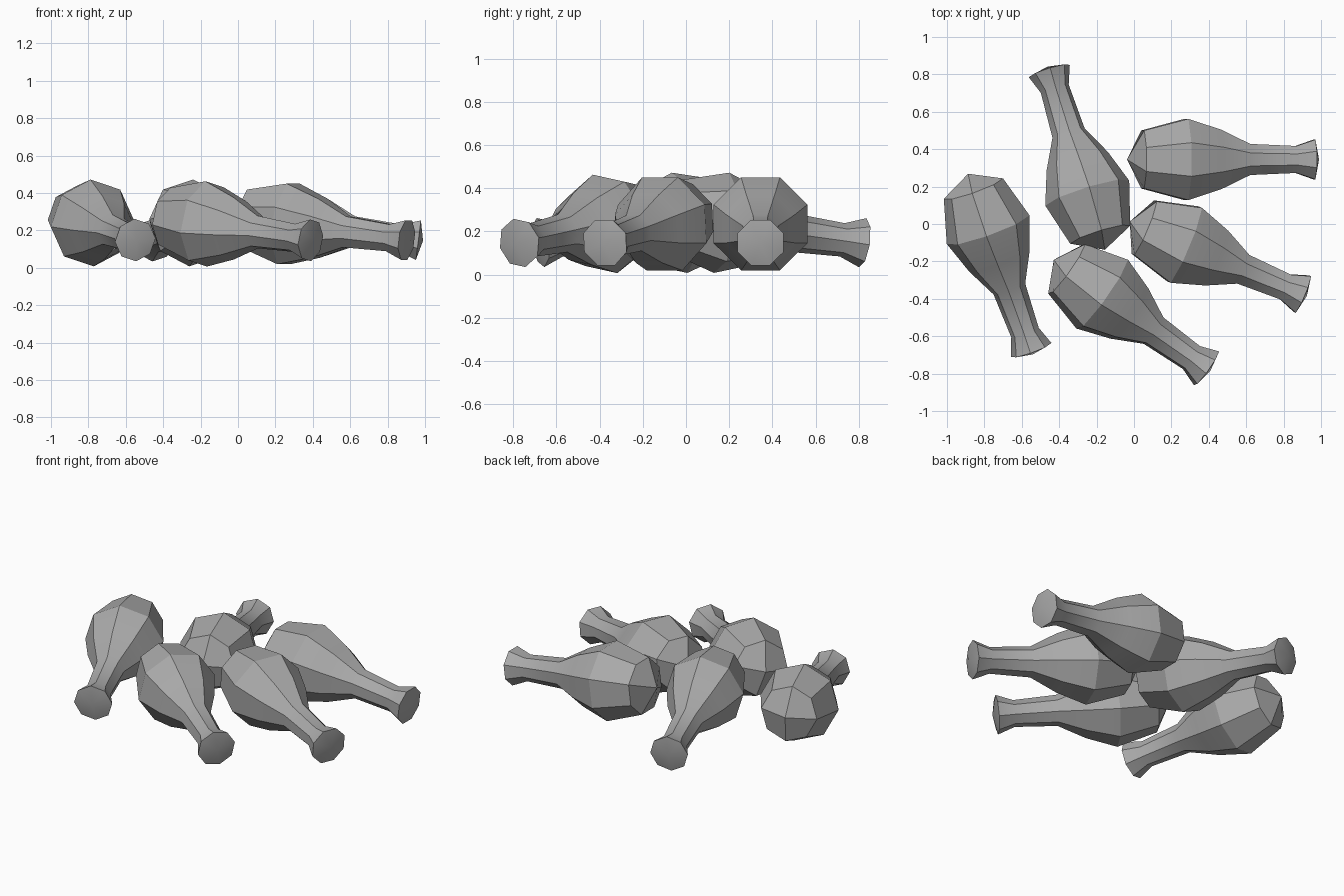
import bpy, bmesh
from math import cos, sin, radians, tau
from mathutils import Matrix, Vector

cube = bpy.data.objects.get("Cube")
if cube:
    bpy.data.objects.remove(cube)

SIDES = 8
# Distance along the stick from the fattest ring, and radius
PROFILE = [(-0.235, 0.168), (0, 0.235), (0.18, 0.172), (0.34, 0.09),
           (0.59, 0.078), (0.69, 0.115)]
BUTT_TIP, KNOB_TIP = -0.32, 0.715

grey = bpy.data.materials.new("plain_grey")
grey.use_nodes = True
colour = (0.4, 0.4, 0.4, 1)
grey.diffuse_color = colour
grey.node_tree.nodes["Principled BSDF"].inputs["Base Color"].default_value = colour


def drumstick(name, centre, knob, roll):
    """Eight-sided meat bulb tapering into a bone with a flared knob."""
    centre, knob = Vector(centre), Vector(knob)
    axis = (knob - centre).normalized()
    side = Vector((0, 0, 1)).cross(axis).normalized()
    up = axis.cross(side)
    frame = Matrix((side, up, axis)).transposed().to_4x4()
    frame.translation = centre

    bm = bmesh.new()
    rings = []
    for t, r in PROFILE:
        angles = [tau * i / SIDES + radians(roll) for i in range(SIDES)]
        rings.append([bm.verts.new((r * cos(a), r * sin(a), t)) for a in angles])
    # Walls
    for low, high in zip(rings, rings[1:]):
        for i in range(SIDES):
            j = (i + 1) % SIDES
            bm.faces.new((low[i], low[j], high[j], high[i]))
    # Each end closes with four quads meeting at a shallow tip
    for ring, tip in ((rings[0], BUTT_TIP), (rings[-1], KNOB_TIP)):
        apex = bm.verts.new((0, 0, tip))
        for i in range(0, SIDES, 2):
            bm.faces.new((apex, ring[i], ring[i + 1], ring[(i + 2) % SIDES]))
    bmesh.ops.recalc_face_normals(bm, faces=bm.faces)
    bm.transform(frame)

    mesh = bpy.data.meshes.new(name)
    bm.to_mesh(mesh)
    bm.free()
    mesh.materials.append(grey)
    obj = bpy.data.objects.new(name, mesh)
    bpy.context.collection.objects.link(obj)
    bpy.ops.object.select_all(action="DESELECT")
    obj.select_set(True)
    bpy.context.view_layer.objects.active = obj
    bpy.ops.object.shade_smooth_by_angle(angle=radians(30))


# Five sticks lying in a loose pile
drumstick("drumstick_back_left", (0.28, 0.345, 0.235), (0.99, 0.345, 0.145), 22.5)
drumstick("drumstick_middle_left", (0.27, -0.11, 0.235), (0.925, -0.385, 0.145), 22.5)
drumstick("drumstick_front", (-0.17, -0.375, 0.235), (0.40, -0.78, 0.145), 12)
drumstick("drumstick_right", (-0.78, -0.03, 0.24), (-0.54, -0.70, 0.145), 5)
drumstick("drumstick_back", (-0.25, 0.165, 0.24), (-0.46, 0.84, 0.145), 5)
